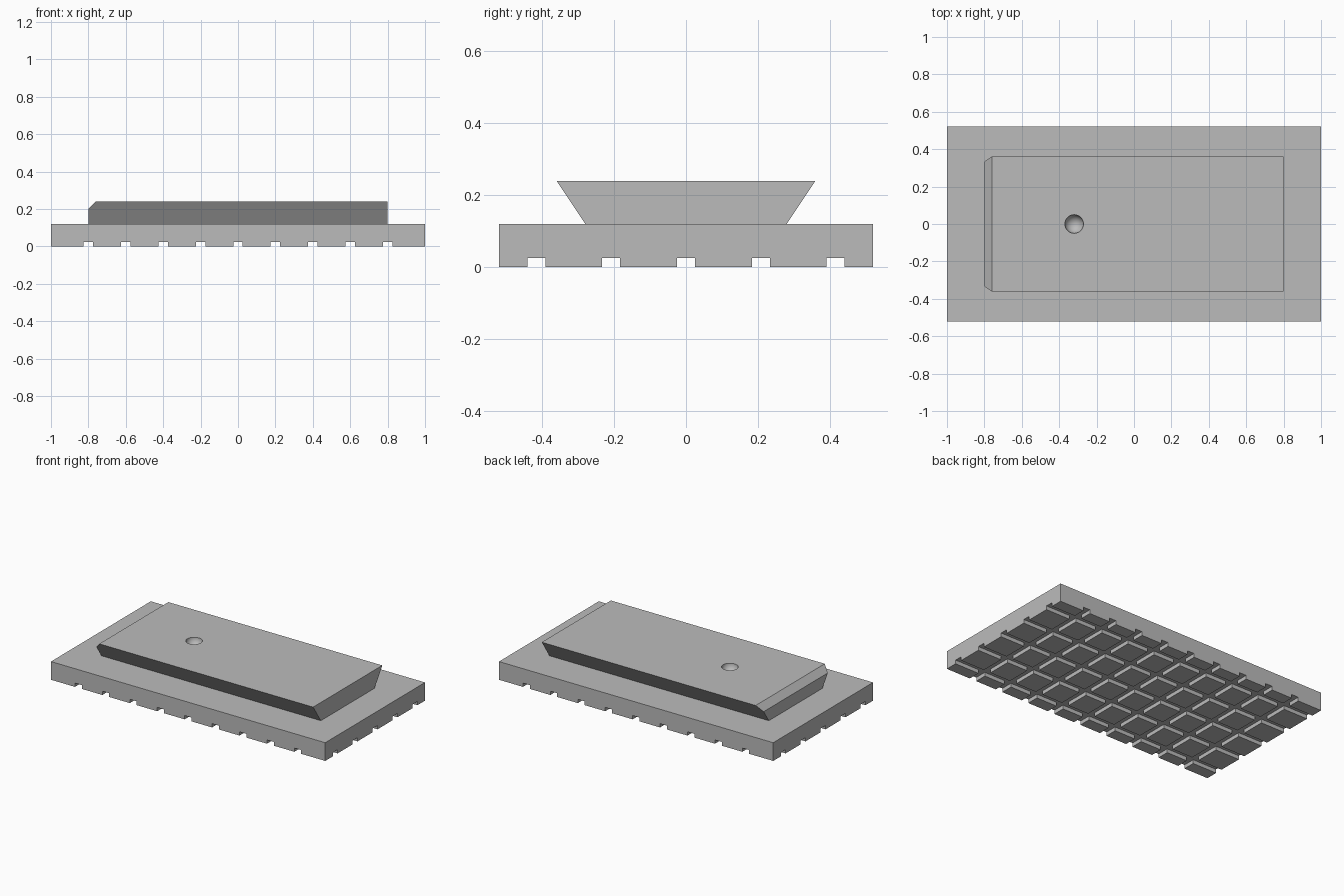
import bpy, bmesh, math
from mathutils import Vector

cube = bpy.data.objects.get("Cube")
if cube:
    bpy.data.objects.remove(cube, do_unlink=True)

LENGTH, WIDTH = 2.0, 1.04
BASE_TOP, RAIL_TOP = 0.12, 0.24
GROOVE_W, GROOVE_H = 0.05, 0.025

grey = bpy.data.materials.new("plain grey")
grey.use_nodes = True
colour = (0.5, 0.5, 0.5, 1)
grey.diffuse_color = colour
grey.node_tree.nodes["Principled BSDF"].inputs["Base Color"].default_value = colour


def finish(bm, name):
    bmesh.ops.recalc_face_normals(bm, faces=bm.faces[:])
    mesh = bpy.data.meshes.new(name)
    bm.to_mesh(mesh)
    bm.free()
    mesh.materials.append(grey)
    obj = bpy.data.objects.new(name, mesh)
    bpy.context.collection.objects.link(obj)
    return obj


def box(bm, x, y, z0, z1):
    verts = bmesh.ops.create_cube(bm, size=1)["verts"]
    bmesh.ops.scale(bm, vec=(x, y, z1 - z0), verts=verts)
    bmesh.ops.translate(bm, vec=(0, 0, (z0 + z1) / 2), verts=verts)


# Base plate, sliced along the groove edges so the pads can be pulled down
bm = bmesh.new()
box(bm, LENGTH, WIDTH, GROOVE_H, BASE_TOP)
x_lines = [0.2 * i for i in range(-4, 5)]
y_lines = [0.208 * i for i in range(-2, 3)]
for axis, lines in ((Vector((1, 0, 0)), x_lines), (Vector((0, 1, 0)), y_lines)):
    for centre in lines:
        for side in (-1, 1):
            bmesh.ops.bisect_plane(
                bm, geom=bm.verts[:] + bm.edges[:] + bm.faces[:], dist=1e-5,
                plane_co=axis * (centre + side * GROOVE_W / 2), plane_no=axis)


def in_groove(value, lines):
    return any(abs(value - c) < GROOVE_W / 2 for c in lines)


# Pads between the crossing grooves
pads = []
for f in bm.faces:
    c = f.calc_center_median()
    if f.normal.z < -0.9 and not in_groove(c.x, x_lines) and not in_groove(c.y, y_lines):
        pads.append(f)
new = bmesh.ops.extrude_face_region(bm, geom=pads)["geom"]
bmesh.ops.translate(bm, vec=(0, 0, -GROOVE_H),
                    verts=[g for g in new if isinstance(g, bmesh.types.BMVert)])
bmesh.ops.delete(bm, geom=[f for f in pads if f.is_valid], context="FACES_ONLY")
# Clean the slices off the flat top
top_edges = [e for e in bm.edges if len(e.link_faces) == 2
             and all(f.normal.z > 0.9 for f in e.link_faces)]
bmesh.ops.dissolve_edges(bm, edges=top_edges, use_verts=False)
finish(bm, "grooved_base")

# Dovetail rail, wider at the top, with one chamfered end
bm = bmesh.new()
box(bm, 1.6, 0.56, BASE_TOP, RAIL_TOP)
for v in bm.verts:
    if v.co.z > 0.2:
        v.co.y *= 0.36 / 0.28
cut = bmesh.ops.bisect_plane(
    bm, geom=bm.verts[:] + bm.edges[:] + bm.faces[:], clear_outer=True,
    plane_co=(-0.8, 0, 0.2), plane_no=(-1, 0, 1))["geom_cut"]
bmesh.ops.contextual_create(bm, geom=[g for g in cut if isinstance(g, bmesh.types.BMEdge)])
rail = finish(bm, "dovetail_rail")

# Round detent dimple in the rail top
bm = bmesh.new()
bmesh.ops.create_uvsphere(bm, u_segments=32, v_segments=17, radius=0.05)
bmesh.ops.translate(bm, vec=(-0.32, 0, RAIL_TOP), verts=bm.verts[:])
cutter = finish(bm, "dimple_cutter")
cutter.hide_render = True

mod = rail.modifiers.new("dimple", "BOOLEAN")
mod.operation = "DIFFERENCE"
mod.solver = "EXACT"
mod.object = cutter
bpy.ops.object.select_all(action="DESELECT")
bpy.context.view_layer.objects.active = rail
rail.select_set(True)
bpy.ops.object.modifier_apply(modifier=mod.name)
bpy.data.objects.remove(cutter, do_unlink=True)
bpy.ops.object.shade_smooth_by_angle(angle=math.radians(30))
